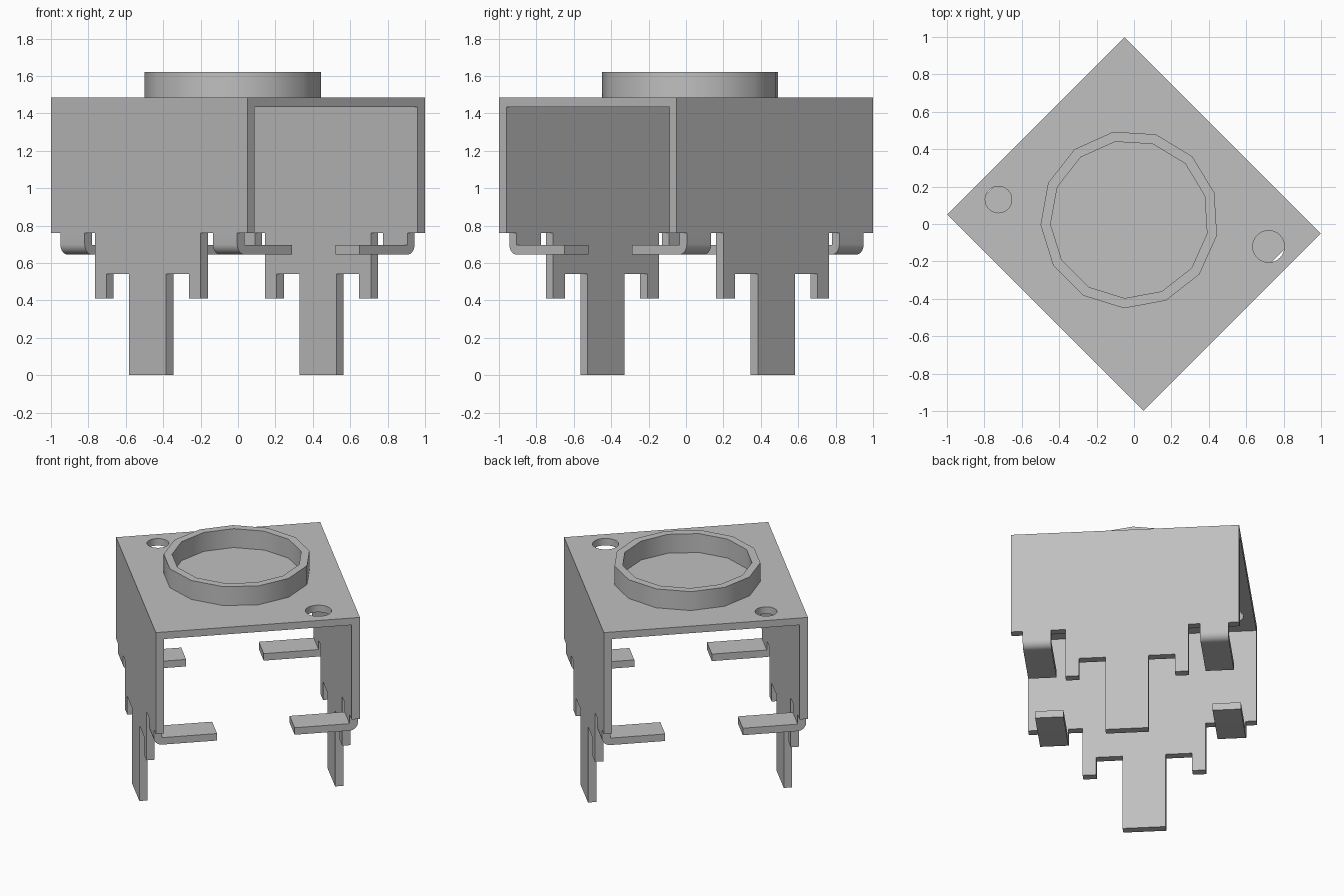
import bpy, bmesh
from math import sin, cos, pi, radians
from mathutils import Matrix, Vector

default = bpy.data.objects.get("Cube")
if default:
    bpy.data.objects.remove(default, do_unlink=True)

metal = bpy.data.materials.new("plain grey metal")
metal.use_nodes = True
GREY = (0.527, 0.527, 0.527, 1)
metal.diffuse_color = GREY
metal.node_tree.nodes["Principled BSDF"].inputs["Base Color"].default_value = GREY

TURN = Matrix.Rotation(radians(45), 4, 'Z')   # the part stands diagonally
HALF_X, HALF_Y = 0.671, 0.742                 # half size along its own axes
SHEET = 0.055                                 # sheet thickness
ROOF_Z, TOP_Z, WALL_Z, TAB_Z = 1.435, 1.485, 0.76, 0.645

UP = Vector((0, 0, 1))
ALONG_X, ALONG_Y = Vector((1, 0, 0)), Vector((0, 1, 0))


def plate(name, outlines, thickness, right, up, centre):
    """Extrude flat outlines (inner ones become holes) about a centre plane."""
    curve = bpy.data.curves.new(name, 'CURVE')
    curve.dimensions = '2D'
    curve.fill_mode = 'BOTH'
    curve.extrude = thickness / 2
    for outline in outlines:
        spline = curve.splines.new('POLY')
        spline.points.add(len(outline) - 1)
        for point, (a, b) in zip(spline.points, outline):
            point.co = (a, b, 0, 1)
        spline.use_cyclic_u = True
    obj = bpy.data.objects.new(name, curve)
    bpy.context.collection.objects.link(obj)
    axes = Matrix((right, up, right.cross(up))).transposed().to_4x4()
    obj.matrix_world = TURN @ Matrix.Translation(centre) @ axes
    bpy.ops.object.select_all(action='DESELECT')
    obj.select_set(True)
    bpy.context.view_layer.objects.active = obj
    bpy.ops.object.convert(target='MESH')
    obj = bpy.context.object
    bm = bmesh.new()
    bm.from_mesh(obj.data)
    bmesh.ops.remove_doubles(bm, verts=bm.verts, dist=0.0005)
    bmesh.ops.recalc_face_normals(bm, faces=bm.faces)
    bm.to_mesh(obj.data)
    bm.free()
    obj.data.materials.clear()
    obj.data.materials.append(metal)
    bpy.ops.object.shade_smooth_by_angle(angle=radians(30))
    return obj


def circle(x, y, radius, sides):
    return [(x + radius * cos(2 * pi * i / sides),
             y + radius * sin(2 * pi * i / sides)) for i in range(sides)]


# Roof with two round holes
roof = [(-HALF_X, -HALF_Y), (HALF_X, -HALF_Y), (HALF_X, HALF_Y), (-HALF_X, HALF_Y)]
plate("roof", [roof, circle(-0.42, 0.605, 0.071, 32), circle(0.424, -0.594, 0.085, 32)],
      TOP_Z - ROOF_Z, ALONG_X, ALONG_Y, Vector((0, 0, (ROOF_Z + TOP_Z) / 2)))

# Raised collar on the roof
RING_H = 0.135
plate("collar", [circle(0, 0.035, 0.476, 13), circle(0, 0.035, 0.422, 13)],
      RING_H, ALONG_X, ALONG_Y, Vector((0, 0, TOP_Z + RING_H / 2)))

# Side wall outline: skirt, two short prongs and a long central leg
OFFSET = 0.012
half_skirt = [(0.40, WALL_Z), (0.40, 0.41), (0.312, 0.41), (0.312, 0.54),
              (0.14, 0.54), (0.14, 0)]
wall = [(HALF_Y, ROOF_Z), (HALF_Y, WALL_Z)]
wall += [(OFFSET + y, z) for y, z in half_skirt]
wall += [(OFFSET - y, z) for y, z in reversed(half_skirt)]
wall += [(-HALF_Y, WALL_Z), (-HALF_Y, ROOF_Z)]

# Bent tab outline: short drop, rounded outer corner, inward tongue
inner = HALF_X - SHEET
tab = [(HALF_X, WALL_Z)]
tab += [(inner + SHEET * cos(a), TAB_Z + SHEET - SHEET * sin(a))
        for a in (i * pi / 16 for i in range(9))]
tab += [(0.255, TAB_Z), (0.255, TAB_Z + 0.05), (inner, TAB_Z + 0.05), (inner, WALL_Z)]

for side, sign in (("left", 1), ("right", -1)):
    plate(side + "_wall", [wall], SHEET, ALONG_Y, UP,
          Vector((sign * (HALF_X - SHEET / 2), 0, 0)))
    for end, y in (("front", -0.573), ("back", 0.58)):
        plate(f"{side}_{end}_tab", [[(sign * x, z) for x, z in tab]], 0.184,
              ALONG_X, UP, Vector((0, y, 0)))
